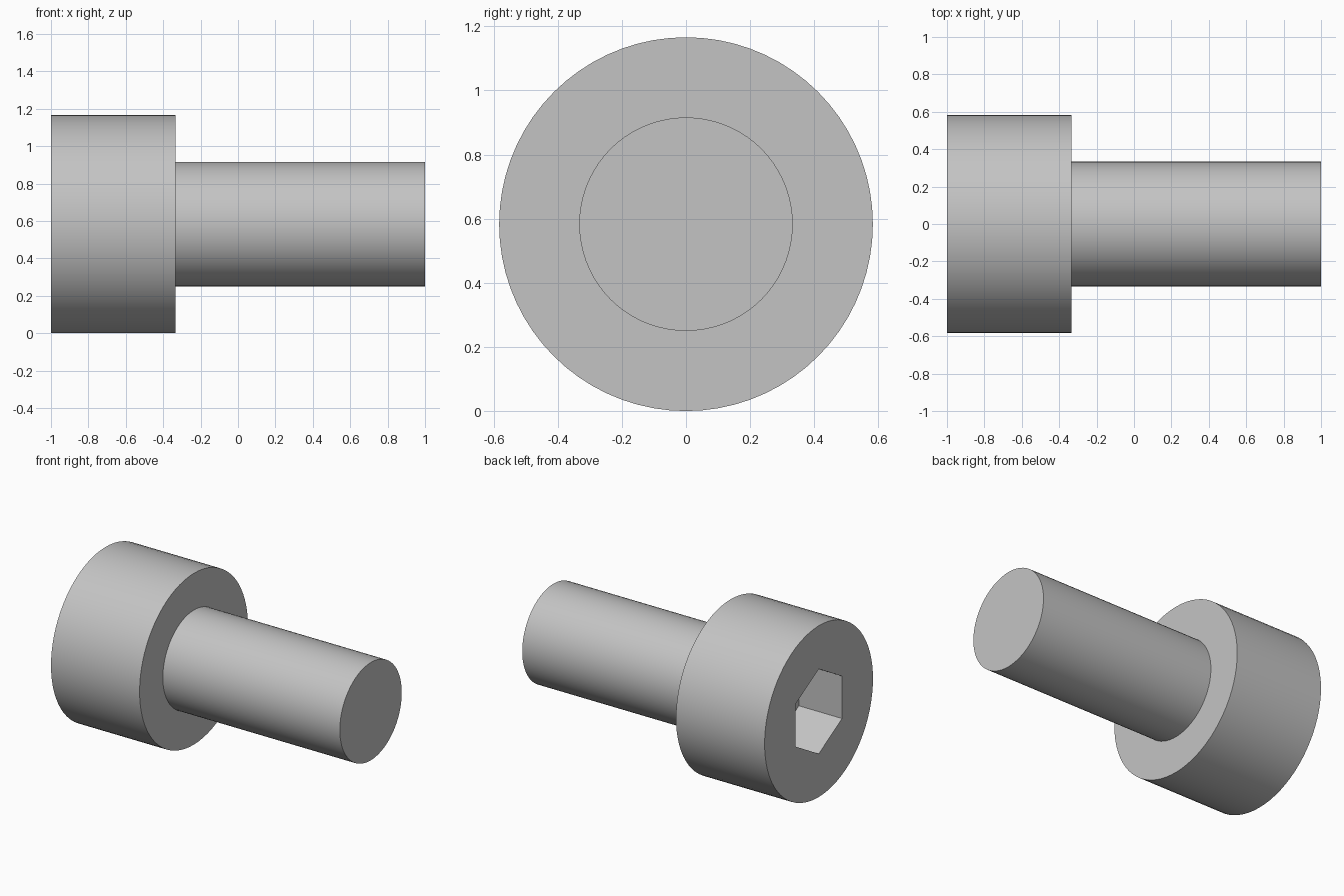
import bpy
import bmesh
from math import pi, radians
from mathutils import Matrix, Vector

if "Cube" in bpy.data.objects:
    bpy.data.objects.remove(bpy.data.objects["Cube"], do_unlink=True)

HEAD_R, SHANK_R = 0.583, 0.333
X_HEAD, X_STEP, X_TIP = -1.0, -0.333, 1.0
SOCKET_R, SOCKET_DEPTH = 0.2887, 0.325
SEGMENTS = 72

steel = bpy.data.materials.new("grey steel")
steel.use_nodes = True
colour = (0.55, 0.55, 0.55, 1)
steel.diffuse_color = colour
steel.node_tree.nodes["Principled BSDF"].inputs["Base Color"].default_value = colour


def add_object(name, bm):
    bmesh.ops.recalc_face_normals(bm, faces=bm.faces)
    mesh = bpy.data.meshes.new(name)
    bm.to_mesh(mesh)
    bm.free()
    mesh.materials.append(steel)
    obj = bpy.data.objects.new(name, mesh)
    bpy.context.collection.objects.link(obj)
    obj.location.z = HEAD_R
    return obj


# Screw body: stepped cylinder of head and shank along x
bm = bmesh.new()
rings = []
for x, r in ((X_HEAD, HEAD_R), (X_STEP, HEAD_R), (X_STEP, SHANK_R), (X_TIP, SHANK_R)):
    rings.append([
        bm.verts.new(Matrix.Rotation(2 * pi * i / SEGMENTS, 3, 'X') @ Vector((x, 0, r)))
        for i in range(SEGMENTS)])
for a, b in zip(rings, rings[1:]):
    for i in range(SEGMENTS):
        j = (i + 1) % SEGMENTS
        bm.faces.new((a[i], a[j], b[j], b[i]))
bm.faces.new(rings[0])
bm.faces.new(rings[-1])
screw = add_object("screw_body", bm)

# Hexagonal drive socket, with corners at top and bottom
bm = bmesh.new()
bmesh.ops.create_cone(
    bm, cap_ends=True, segments=6, radius1=SOCKET_R, radius2=SOCKET_R,
    depth=2 * SOCKET_DEPTH)
bmesh.ops.rotate(bm, verts=bm.verts, matrix=Matrix.Rotation(pi / 2, 3, 'Y'))
# Turn the hexagon so that one corner points straight up
top = max(bm.verts, key=lambda v: v.co.z).co
if abs(top.y) > 0.01:
    bmesh.ops.rotate(bm, verts=bm.verts, matrix=Matrix.Rotation(pi / 6, 3, 'X'))
bmesh.ops.translate(bm, verts=bm.verts, vec=(X_HEAD, 0, 0))
cutter = add_object("socket_cutter", bm)
cutter.hide_render = True

cut = screw.modifiers.new("socket", 'BOOLEAN')
cut.operation = 'DIFFERENCE'
cut.solver = 'EXACT'
cut.object = cutter

bpy.ops.object.select_all(action='DESELECT')
screw.select_set(True)
bpy.context.view_layer.objects.active = screw
bpy.ops.object.modifier_apply(modifier=cut.name)
bpy.data.objects.remove(cutter, do_unlink=True)
bpy.ops.object.shade_smooth_by_angle(angle=radians(30))
